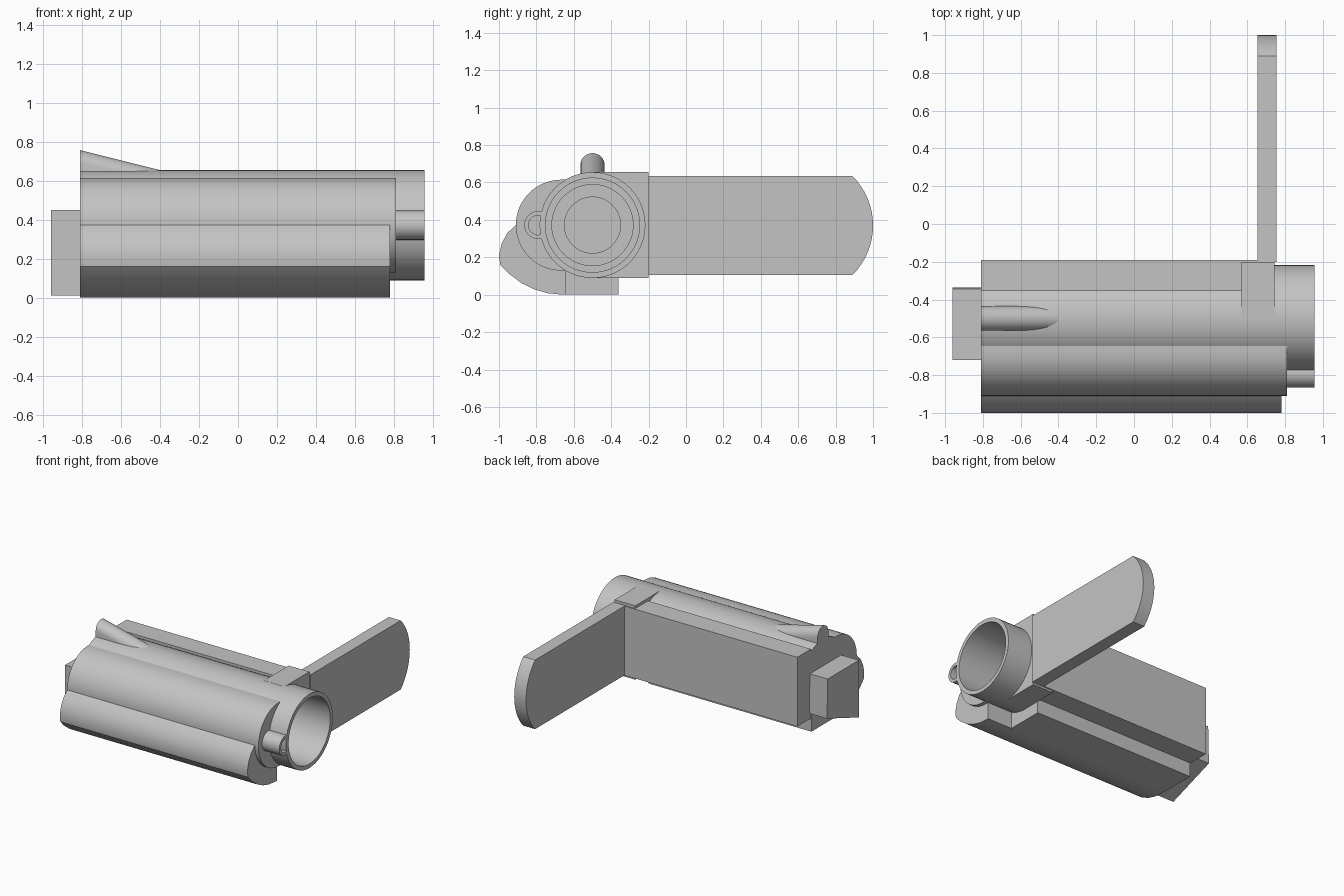
import bpy
import bmesh
from math import sin, cos, pi, radians

cube = bpy.data.objects.get("Cube")
if cube:
    bpy.data.objects.remove(cube)

grey = bpy.data.materials.new("plain grey")
grey.use_nodes = True
colour = (0.55, 0.55, 0.55, 1)
grey.diffuse_color = colour
grey.node_tree.nodes["Principled BSDF"].inputs["Base Color"].default_value = colour

AXIS = (-0.5, 0.372)   # y, z of the main bore
BACK, FRONT = -0.81, 0.81


def finish(bm, name):
    bmesh.ops.recalc_face_normals(bm, faces=bm.faces)
    mesh = bpy.data.meshes.new(name)
    bm.to_mesh(mesh)
    bm.free()
    ob = bpy.data.objects.new(name, mesh)
    bpy.context.collection.objects.link(ob)
    mesh.materials.append(grey)
    return ob


def prism(name, profile, x0, x1, drop=0):
    """Extrude a (y, z) profile along x, lowering the far end by drop."""
    bm = bmesh.new()
    near = [bm.verts.new((x0, y, z)) for y, z in profile]
    far = [bm.verts.new((x1, y, z - drop)) for y, z in profile]
    n = len(profile)
    for i in range(n):
        j = (i + 1) % n
        bm.faces.new((near[i], near[j], far[j], far[i]))
    bm.faces.new(near)
    bm.faces.new(far)
    return finish(bm, name)


def box(name, x0, x1, y0, y1, z0, z1):
    return prism(name, [(y0, z0), (y1, z0), (y1, z1), (y0, z1)], x0, x1)


def arc(cy, cz, r, a0, a1, n):
    angles = [radians(a0 + (a1 - a0) * i / n) for i in range(n + 1)]
    return [(cy + r * cos(a), cz + r * sin(a)) for a in angles]


def turned(name, outline, centre, sides=48):
    """Turn an (x, radius) outline round an x-axis line, capping both ends."""
    bm = bmesh.new()
    rings = []
    for x, r in outline:
        rings.append([bm.verts.new((x, centre[0] + r * cos(2 * pi * i / sides),
                                    centre[1] + r * sin(2 * pi * i / sides)))
                      for i in range(sides)])
    for a, b in zip(rings, rings[1:]):
        for i in range(sides):
            j = (i + 1) % sides
            bm.faces.new((a[i], a[j], b[j], b[i]))
    bm.faces.new(rings[0])
    bm.faces.new(rings[-1])
    return finish(bm, name)


# Main barrel with a stepped bore
barrel = turned("main_barrel", [
    (BACK, 0.283), (0.955, 0.283), (0.955, 0.252), (0.4, 0.252),
    (0.4, 0.217), (0.1, 0.217), (0.1, 0.15), (-0.3, 0.15)], AXIS)

# Rounded front housing alongside the barrel
housing = prism("front_housing",
                arc(-0.667, 0.372, 0.243, 90, 270, 24) + [(-0.5, 0.129), (-0.5, 0.615)],
                BACK, FRONT)

# Lower teardrop housing, cut back under the front end
curve = [(-0.91, 0.372), (-0.955, 0.33), (-0.985, 0.275), (-1.0, 0.21),
         (-0.993, 0.16), (-0.95, 0.115), (-0.88, 0.062), (-0.81, 0.028),
         (-0.74, 0.008), (-0.68, 0.002)]
lower = prism("lower_housing", curve + [(-0.645, 0.0), (-0.645, 0.372)], BACK, 0.78)
floor = box("lower_floor", BACK, 0.57, -0.645, -0.36, 0.0, 0.15)

# Rear slab, hinge bracket and swung-out door
slab = box("rear_slab", BACK, 0.655, -0.355, -0.19, 0.105, 0.635)
bracket = box("hinge_bracket", 0.57, 0.745, -0.5, -0.2, 0.09, 0.656)
door = prism("open_door",
             [(-0.2, 0.635), (-0.2, 0.105)] + arc(0.626, 0.37, 0.374, -45, 45, 16),
             0.655, 0.755)

# Block on the tail end with a sloping underside
tail = prism("tail_block", [(-0.72, 0.012), (-0.335, 0.15), (-0.343, 0.45), (-0.72, 0.45)],
             -0.96, BACK + 0.02)

# Slanted sight post sinking into the top of the barrel
post = prism("slanted_post", arc(-0.5, 0.692, 0.065, 0, 180, 16) + [(-0.565, 0.6), (-0.435, 0.6)],
             BACK, -0.39, drop=0.105)

# Small side nozzle
nozzle = turned("side_nozzle", [(0.78, 0.075), (0.955, 0.075), (0.955, 0.052), (0.83, 0.052)],
                (-0.79, 0.372), 32)

# Clear the bore through every part that overlaps the barrel
cutter = turned("bore_cutter", [(-0.6, 0.268), (1.1, 0.268)], AXIS)
cutter.hide_render = True
for part in (housing, lower, floor, slab, bracket, nozzle):
    mod = part.modifiers.new("bore", 'BOOLEAN')
    mod.operation = 'DIFFERENCE'
    mod.solver = 'EXACT'
    mod.object = cutter
    bpy.context.view_layer.objects.active = part
    bpy.ops.object.modifier_apply(modifier="bore")
bpy.data.objects.remove(cutter)

# Smooth the curved parts, keeping edges sharp
bpy.ops.object.select_all(action='DESELECT')
for part in (barrel, housing, lower, door, post, nozzle):
    part.select_set(True)
bpy.context.view_layer.objects.active = barrel
bpy.ops.object.shade_smooth_by_angle(angle=radians(30))
